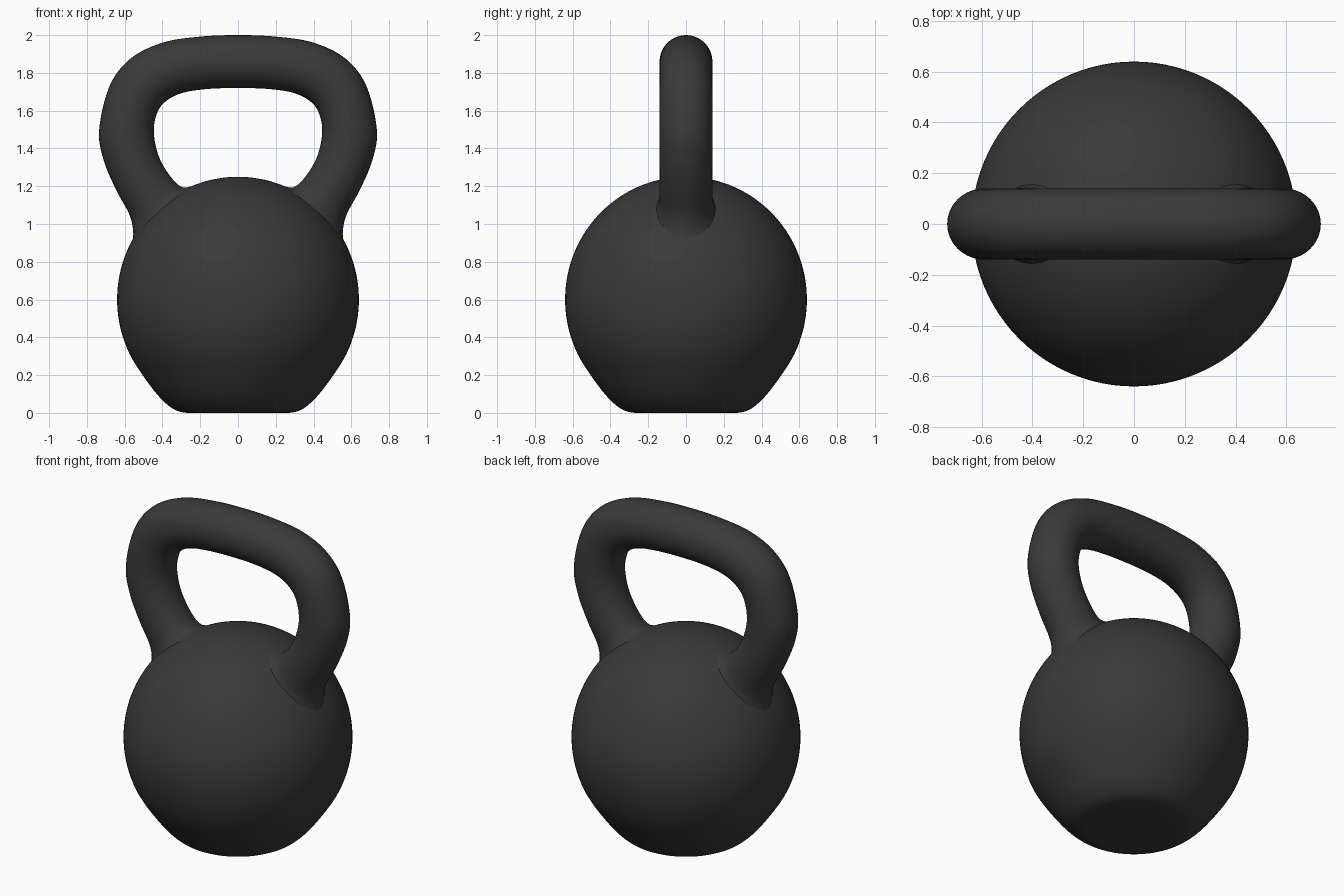
import bpy, bmesh, math

if "Cube" in bpy.data.objects:
    bpy.data.objects.remove(bpy.data.objects["Cube"])

iron = bpy.data.materials.new("dark_iron")
iron.diffuse_color = (0.042, 0.042, 0.042, 1)
iron.use_nodes = True
iron.node_tree.nodes["Principled BSDF"].inputs["Base Color"].default_value = iron.diffuse_color


def smooth_path(pts, steps):
    """Catmull-Rom interpolation of tuples of any length."""
    out = []
    for i in range(len(pts) - 1):
        a, b = pts[max(i - 1, 0)], pts[i]
        c, d = pts[i + 1], pts[min(i + 2, len(pts) - 1)]
        for s in range(steps):
            t = s / steps
            out.append(tuple(
                0.5 * (2 * q + (r - p) * t + (2 * p - 5 * q + 4 * r - u) * t * t
                       + (3 * q - p - 3 * r + u) * t ** 3)
                for p, q, r, u in zip(a, b, c, d)))
    out.append(pts[-1])
    return out


def skin_rings(name, rings):
    """Join rings of points into a closed smooth surface."""
    bm = bmesh.new()
    vs = [[bm.verts.new(p) for p in ring] for ring in rings]
    n = len(rings[0])
    for a, b in zip(vs, vs[1:]):
        for k in range(n):
            m = (k + 1) % n
            bm.faces.new((a[k], a[m], b[m], b[k]))
    bm.faces.new(vs[0])
    bm.faces.new(vs[-1])
    bmesh.ops.recalc_face_normals(bm, faces=bm.faces)
    me = bpy.data.meshes.new(name)
    bm.to_mesh(me)
    bm.free()
    me.materials.append(iron)
    ob = bpy.data.objects.new(name, me)
    bpy.context.collection.objects.link(ob)
    bpy.ops.object.select_all(action='DESELECT')
    ob.select_set(True)
    bpy.context.view_layer.objects.active = ob
    bpy.ops.object.shade_smooth_by_angle(angle=math.radians(40))
    return ob


# Body: round ball with a flattened foot, turned around z
profile = [(0.27, 0), (0.32, 0.01), (0.37, 0.04), (0.43, 0.10), (0.505, 0.20)]
for deg in range(-28, 90, 8):
    a = math.radians(deg)
    profile.append((0.64 * math.cos(a), 0.6 + 0.65 * math.sin(a)))
profile.append((0.004, 1.25))
N = 96
skin_rings("body", [[(r * math.cos(2 * math.pi * k / N), r * math.sin(2 * math.pi * k / N), z)
                     for k in range(N)] for r, z in smooth_path(profile, 4)])

# Handle: half outline as outer x, outer z, inner x, inner z, half depth in y
half = [
    (0.00, 2.000, 0.00, 1.72, 0.14),
    (0.20, 1.992, 0.16, 1.715, 0.14),
    (0.40, 1.960, 0.29, 1.695, 0.14),
    (0.57, 1.875, 0.375, 1.655, 0.14),
    (0.68, 1.730, 0.425, 1.595, 0.14),
    (0.735, 1.50, 0.446, 1.49, 0.14),
    (0.712, 1.34, 0.42, 1.36, 0.14),
    (0.645, 1.18, 0.36, 1.255, 0.14),
    (0.575, 1.05, 0.295, 1.195, 0.143),
    (0.555, 0.96, 0.22, 1.20, 0.16),
    (0.56, 0.89, 0.16, 1.15, 0.21),
]
full = [(-a, b, -c, d, e) for a, b, c, d, e in reversed(half[1:])] + half
M = 40
rings = []
for ox, oz, ix, iz, ry in smooth_path(full, 6):
    ring = []
    for k in range(M):
        a = 2 * math.pi * k / M
        c = math.cos(a) / 2
        ring.append(((ox + ix) / 2 + (ox - ix) * c, ry * math.sin(a),
                     (oz + iz) / 2 + (oz - iz) * c))
    rings.append(ring)
skin_rings("handle", rings)
